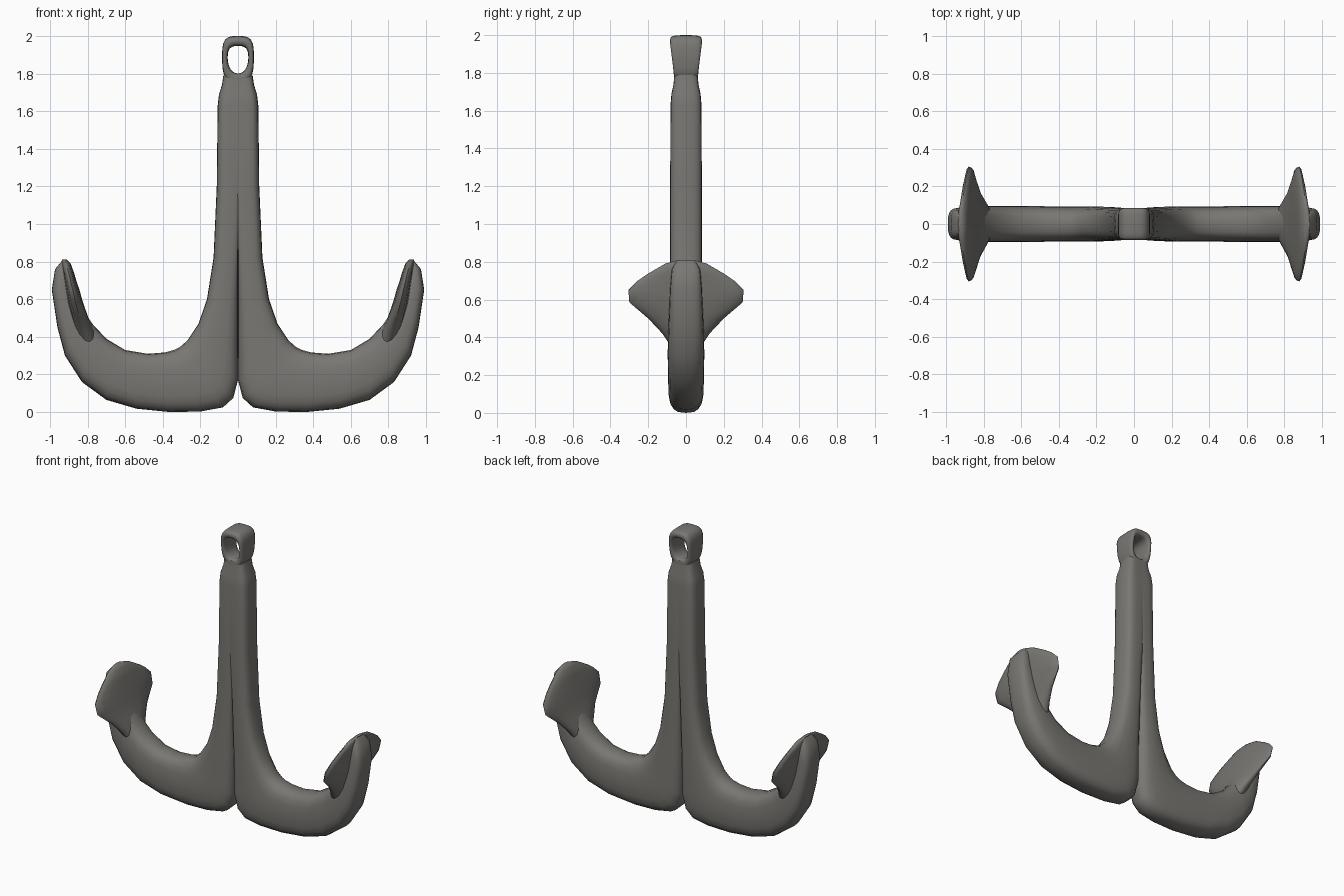
import bpy, bmesh, math

if "Cube" in bpy.data.objects:
    bpy.data.objects.remove(bpy.data.objects["Cube"])

iron = bpy.data.materials.new("dark_iron")
iron.diffuse_color = (0.19, 0.185, 0.17, 1)
iron.use_nodes = True
iron.node_tree.nodes["Principled BSDF"].inputs["Base Color"].default_value = iron.diffuse_color


def spow(v, p):
    return math.copysign(abs(v) ** p, v)


def lerp(a, b, t):
    return a + (b - a) * t


def section(a, b, hy, n=20, e=3.0, flat=0.0):
    """Superellipse ring between points a and b (x, z); flat squares off the a side."""
    pts = []
    for i in range(n):
        t = 2 * math.pi * i / n
        c, s = spow(math.cos(t), 2 / e), spow(math.sin(t), 2 / e)
        if abs(math.sin(t)) < 1e-6:
            s = 0
        y = s * hy
        if c < 0 and s:
            y = lerp(y, math.copysign(hy, s), flat)
        k = (c + 1) / 2
        pts.append((lerp(a[0], b[0], k), y, lerp(a[1], b[1], k)))
    return pts


def loft(name, rings, closed=False, mirror=False, angle=50):
    bm = bmesh.new()
    vs = [[bm.verts.new(p) for p in r] for r in rings]
    n = len(vs[0])
    for j in range(len(vs) if closed else len(vs) - 1):
        r0, r1 = vs[j], vs[(j + 1) % len(vs)]
        for i in range(n):
            k = (i + 1) % n
            bm.faces.new((r0[i], r0[k], r1[k], r1[i]))
    if not closed:
        bm.faces.new(vs[0])
        bm.faces.new(vs[-1])
    bmesh.ops.recalc_face_normals(bm, faces=bm.faces[:])
    me = bpy.data.meshes.new(name)
    bm.to_mesh(me)
    bm.free()
    me.materials.append(iron)
    ob = bpy.data.objects.new(name, me)
    bpy.context.collection.objects.link(ob)
    bpy.ops.object.select_all(action='DESELECT')
    ob.select_set(True)
    bpy.context.view_layer.objects.active = ob
    bpy.ops.object.shade_smooth_by_angle(angle=math.radians(angle))
    if mirror:
        m = ob.modifiers.new("mirror", 'MIRROR')
        m.use_mirror_merge = False
    return ob


# Half shank sweeping into a curved arm: outer x, z, inner x, z, half depth, flatness
path = [
    (-.005, 1.79, .078, 1.79, .062, 1), (-.005, 1.74, .085, 1.74, .066, 1),
    (-.005, 1.69, .101, 1.69, .077, 1), (-.005, 1.63, .108, 1.63, .082, 1),
    (-.005, 1.2, .113, 1.2, .084, 1), (0, .82, .13, .82, .085, .55),
    (0, .60, .165, .60, .086, .25), (0, .42, .21, .47, .088, 0),
    (0, .17, .27, .38, .09, 0), (.025, .075, .31, .345, .092, 0),
    (.08, .025, .34, .33, .093, 0), (.2, .003, .39, .317, .093, 0),
    (.36, 0, .48, .31, .094, 0), (.54, .018, .60, .33, .095, 0),
    (.70, .065, .70, .39, .096, 0), (.83, .16, .775, .47, .097, 0),
    (.92, .30, .82, .54, .095, 0), (.96, .45, .85, .60, .09, 0),
    (.99, .65, .88, .67, .084, 0), (.973, .76, .895, .76, .075, 0),
    (.935, .805, .91, .805, .05, 0),
]
loft("shank_and_arm",
     [section(p[:2], p[2:4], p[4], flat=p[5]) for p in path], mirror=True)

# Flukes: broad palms on the inner side of each arm (z, inner x, outer x, half width)
palm = [
    (.36, .74, .84, .085), (.42, .755, .865, .125), (.50, .795, .885, .20),
    (.585, .825, .905, .30), (.65, .843, .915, .305), (.70, .86, .922, .255),
    (.735, .87, .928, .205), (.79, .89, .938, .11), (.81, .91, .935, .04),
]
loft("fluke", [section((x0, z), (x1, z), w, e=2.0) for z, x0, x1, w in palm],
     mirror=True)

# Eye at the top of the shank: a rounded oblong ring, deeper in y towards the top
rings = []
for i in range(24):
    t = 2 * math.pi * i / 24
    c, s = math.cos(t), math.sin(t)
    top = s > 0
    eo = 2 / 3.4 if top else 2 / 2.8
    ei = 2 / 2.8 if top else 2 / 2.1
    outer = (.085 * spow(c, eo), 1.885 + spow(s, eo) * (.115 if top else .14))
    inner = (.055 * spow(c, ei), 1.885 + spow(s, ei) * (.062 if top else .085))
    hy = lerp(.064, .084, min(1, max(0, (outer[1] - 1.76) / .22)))
    rings.append(section(inner, outer, hy, n=16, e=3.6))
loft("shank_eye", rings, closed=True, angle=60)
